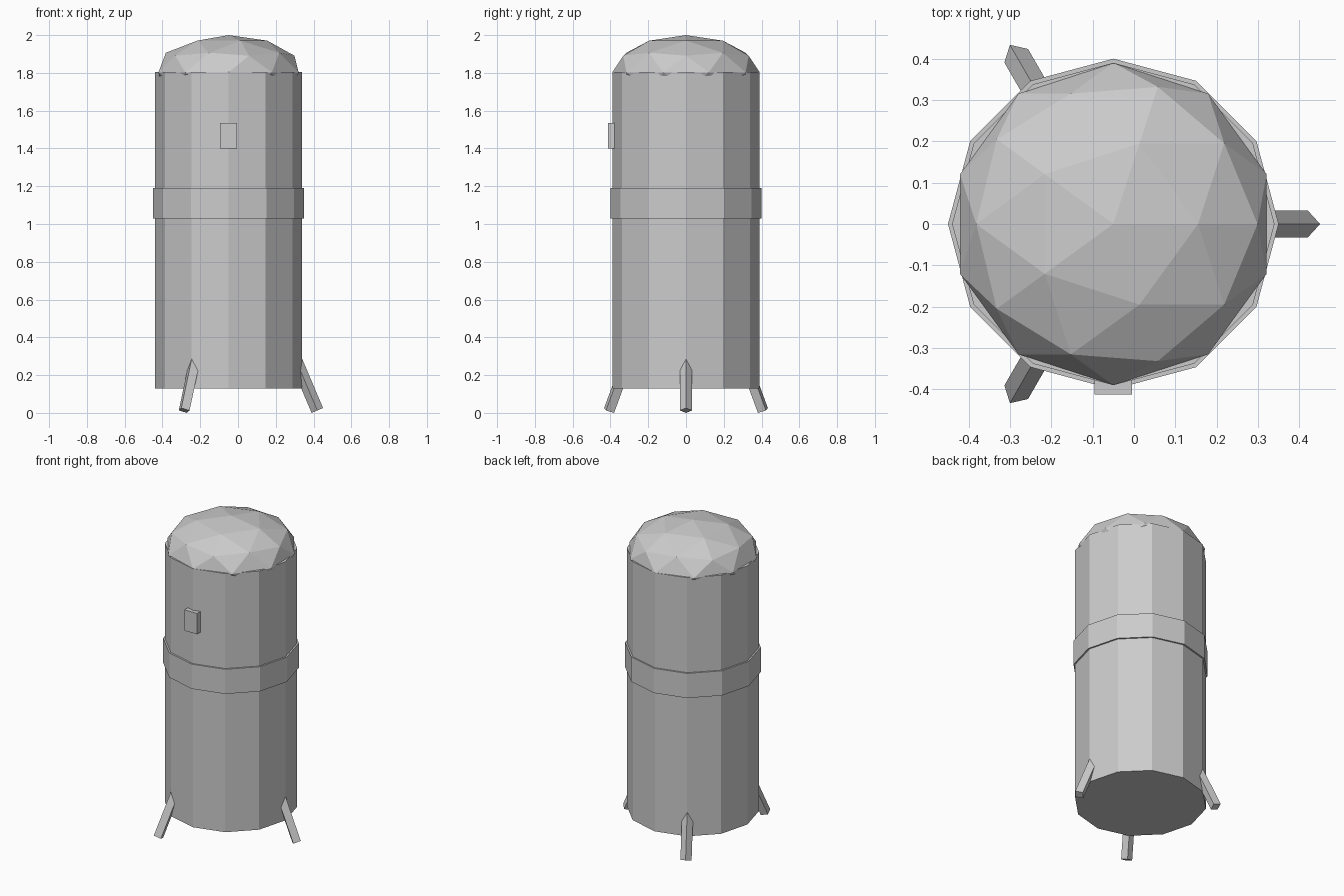
import bpy
from math import cos, sin, radians
from mathutils import Matrix, Vector

cube = bpy.data.objects.get("Cube")
if cube:
    bpy.data.objects.remove(cube, do_unlink=True)

AXIS_X = -0.05      # the tank axis sits slightly to one side
BODY_R = 0.39
SIDES = 12

grey = bpy.data.materials.new("light grey")
grey.use_nodes = True
colour = (0.6, 0.6, 0.6, 1)
grey.diffuse_color = colour
grey.node_tree.nodes["Principled BSDF"].inputs["Base Color"].default_value = colour


def finish(name):
    obj = bpy.context.object
    obj.name = name
    obj.data.materials.clear()
    obj.data.materials.append(grey)
    return obj


def drum(name, radius, bottom, top):
    """Upright faceted cylinder with a corner facing +x."""
    bpy.ops.mesh.primitive_cylinder_add(
        vertices=SIDES, radius=radius, depth=top - bottom,
        location=(AXIS_X, 0, (bottom + top) / 2))
    return finish(name)


# Tank body and the raised band around its middle
drum("tank_body", BODY_R, 0.13, 1.805)
drum("middle_band", 0.40, 1.03, 1.19)

# Faceted, flattened dome
bpy.ops.mesh.primitive_ico_sphere_add(
    subdivisions=2, radius=BODY_R, location=(AXIS_X, 0, 1.803))
dome = finish("dome")
dome.scale.z = 0.197 / BODY_R

# Small front panel
bpy.ops.mesh.primitive_cube_add(size=1, location=(AXIS_X, -0.388, 1.468))
panel = finish("front_panel")
panel.scale = (0.09, 0.05, 0.135)

# Three splayed square legs, each with one edge facing outwards
TILT = radians(23)
LEG_R, LEG_LEN = 0.033, 0.4
foot = Vector((0.47, 0, LEG_R * sin(TILT)))
centre = foot + Vector((-sin(TILT), 0, cos(TILT))) * LEG_LEN / 2
for i, name in enumerate(("left_leg", "back_right_leg", "front_right_leg")):
    bpy.ops.mesh.primitive_cylinder_add(vertices=4, radius=LEG_R, depth=LEG_LEN)
    leg = finish(name)
    leg.matrix_world = (Matrix.Translation((AXIS_X, 0, 0))
                        @ Matrix.Rotation(radians(120 * i), 4, "Z")
                        @ Matrix.Translation(centre)
                        @ Matrix.Rotation(-TILT, 4, "Y"))
